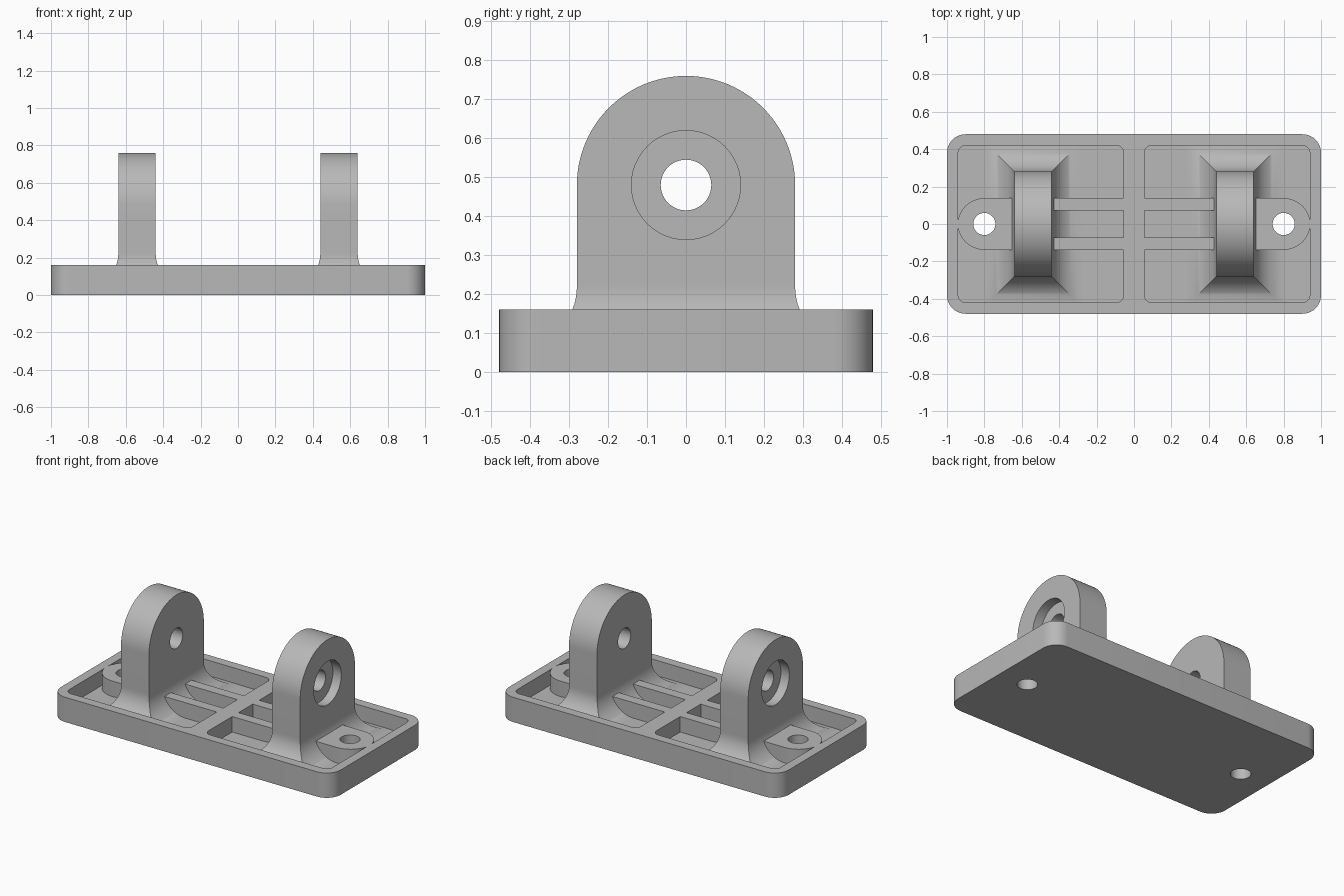
import bpy
import bmesh
from math import sin, cos, pi, sqrt
from mathutils import Matrix

cube = bpy.data.objects.get("Cube")
if cube:
    bpy.data.objects.remove(cube, do_unlink=True)

# Single grey material
GREY = (0.48, 0.48, 0.48, 1)
mat = bpy.data.materials.new("plain grey")
mat.use_nodes = True
mat.diffuse_color = GREY
mat.node_tree.nodes["Principled BSDF"].inputs["Base Color"].default_value = GREY

# Main dimensions
TOP, FLOOR = 0.16, 0.06
LUG_X, LUG_HX, LUG_R, PIN_Z = 0.54, 0.10, 0.28, 0.48
FILLET = 0.16
BOLT_X = 0.80


def to_object(name, bm):
    bmesh.ops.recalc_face_normals(bm, faces=bm.faces)
    mesh = bpy.data.meshes.new(name)
    bm.to_mesh(mesh)
    bm.free()
    mesh.materials.append(mat)
    obj = bpy.data.objects.new(name, mesh)
    bpy.context.collection.objects.link(obj)
    return obj


def prism(name, points, z0, z1):
    """Extrude a flat outline between two heights."""
    bm = bmesh.new()
    face = bm.faces.new([bm.verts.new((x, y, z0)) for x, y in points])
    up = bmesh.ops.extrude_face_region(bm, geom=[face])["geom"]
    verts = [v for v in up if isinstance(v, bmesh.types.BMVert)]
    bmesh.ops.translate(bm, verts=verts, vec=(0, 0, z1 - z0))
    return to_object(name, bm)


def rounded_rect(x0, x1, y0, y1, r, steps=10):
    pts = []
    corners = [(x1 - r, y1 - r), (x0 + r, y1 - r), (x0 + r, y0 + r), (x1 - r, y0 + r)]
    for q, (cx, cy) in enumerate(corners):
        for i in range(steps + 1):
            a = (q + i / steps) * pi / 2
            pts.append((cx + r * cos(a), cy + r * sin(a)))
    return pts


def cylinder(name, radius, length, centre, along_x=False):
    bm = bmesh.new()
    turn = Matrix.Rotation(pi / 2, 4, 'Y') if along_x else Matrix()
    bmesh.ops.create_cone(bm, cap_ends=True, segments=48, radius1=radius, radius2=radius,
                          depth=length, matrix=Matrix.Translation(centre) @ turn)
    return to_object(name, bm)


def cut(target, cutter, keep=False):
    cutter.hide_render = True
    mod = target.modifiers.new("cut", 'BOOLEAN')
    mod.operation = 'DIFFERENCE'
    mod.solver = 'EXACT'
    mod.object = cutter
    bpy.context.view_layer.objects.active = target
    bpy.ops.object.modifier_apply(modifier=mod.name)
    if not keep:
        bpy.data.objects.remove(cutter, do_unlink=True)


def lug(name, side):
    """Loft rectangles upward: flared foot, straight shank, round head."""
    rings = [(FLOOR - 0.01, FILLET, LUG_R + FILLET)]
    for i in range(17):
        a = i / 16 * pi / 2
        flare = FILLET * (1 - sin(a))
        rings.append((FLOOR + FILLET * (1 - cos(a)), flare, LUG_R + flare))
    rings.append((FLOOR + FILLET + 0.01, 0, LUG_R))
    for i in range(25):
        a = i / 24 * pi / 2
        rings.append((PIN_Z + LUG_R * sin(a), 0, LUG_R * cos(a)))
    bm = bmesh.new()
    previous = None
    for z, flare, hy in rings:
        hx = LUG_HX + flare
        ring = [bm.verts.new((side * LUG_X + sx * hx, sy * hy, z))
                for sx, sy in ((-1, -1), (1, -1), (1, 1), (-1, 1))]
        if previous:
            for k in range(4):
                n = (k + 1) % 4
                bm.faces.new((previous[k], previous[n], ring[n], ring[k]))
        else:
            bm.faces.new(ring)
        previous = ring
    bmesh.ops.remove_doubles(bm, verts=bm.verts, dist=1e-5)
    return to_object(name, bm)


# Base plate with rounded corners
plate = prism("base_plate", rounded_rect(-1, 1, -0.48, 0.48, 0.1), 0, TOP)
parts = [plate]

for side, label in ((1, "left"), (-1, "right")):
    # Pocket that leaves two ribs and a bolt boss standing
    x0, x1 = sorted((side * 0.055, side * 0.94))
    pocket = prism("pocket_cutter", rounded_rect(x0, x1, -0.42, 0.42, 0.04), FLOOR, TOP + 0.1)
    rx0, rx1 = sorted((side * 0.03, side * LUG_X))
    for y0, y1 in ((0.072, 0.138), (-0.138, -0.072)):
        outline = [(rx0, y0), (rx1, y0), (rx1, y1), (rx0, y1)]
        cut(pocket, prism("rib_cutter", outline, 0, 0.4))
    arc = [(side * (BOLT_X + 0.142 * cos(a)), 0.138 * sin(a))
           for a in ((i / 24 - 0.5) * pi for i in range(25))]
    outline = arc + [(side * LUG_X, 0.138), (side * LUG_X, -0.138)]
    cut(pocket, prism("boss_cutter", outline, 0, 0.4))
    cut(plate, pocket)

    # Upright lug with pin hole and outer counterbore
    ear = lug(label + "_lug", side)
    cut(ear, cylinder("pin_cutter", 0.065, 0.6, (side * LUG_X, 0, PIN_Z), True))
    cut(ear, cylinder("counterbore_cutter", 0.14, 0.2,
                      (side * (LUG_X + LUG_HX + 0.04), 0, PIN_Z), True))

    # Bolt hole through the boss and the edge of the foot
    bolt = cylinder("bolt_cutter", 0.059, 1, (side * BOLT_X, 0, 0))
    cut(plate, bolt, keep=True)
    cut(ear, bolt)
    parts.append(ear)

# Smooth curves, crisp edges
bpy.ops.object.select_all(action='DESELECT')
for obj in parts:
    obj.select_set(True)
bpy.context.view_layer.objects.active = plate
bpy.ops.object.shade_smooth_by_angle(angle=pi / 6)
